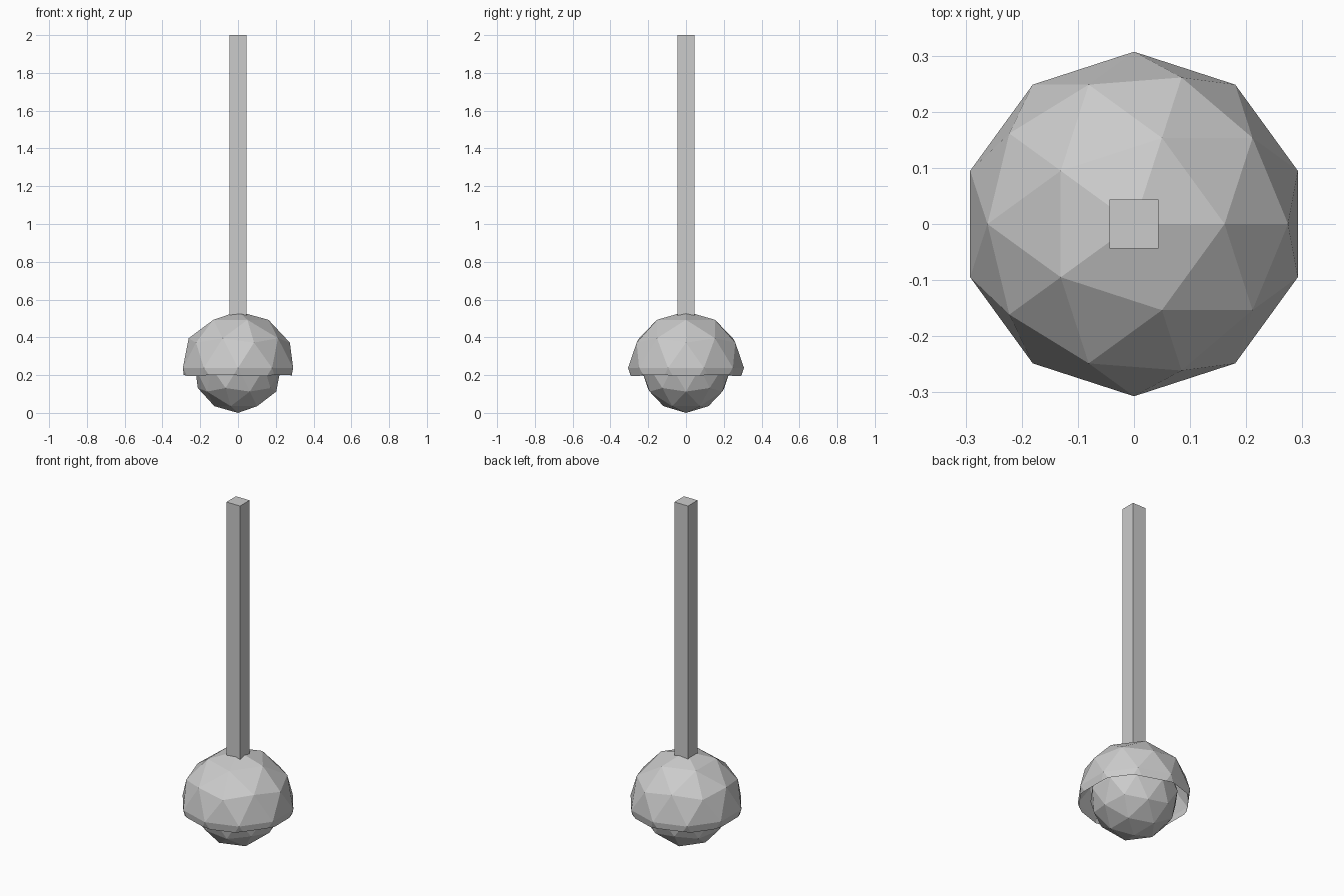
import bpy, bmesh

if "Cube" in bpy.data.objects:
    bpy.data.objects.remove(bpy.data.objects["Cube"])

CENTRE_Z = 0.238
RIM_DROP = 0.27   # how far the rim slides from the equator to the next ring


def add_ball(name, radius):
    bpy.ops.mesh.primitive_ico_sphere_add(subdivisions=2, radius=radius,
                                          location=(0, 0, CENTRE_Z))
    ball = bpy.context.object
    ball.name = name
    return ball


# Bulb
add_ball("bulb", 0.238)

# Open shade: the faceted ball trimmed just below its equator
shade = add_ball("shade", 0.307)
bm = bmesh.new()
bm.from_mesh(shade.data)
low = [v for v in bm.verts if v.co.z < -0.01]
crossing = [e for e in bm.edges
            if sum(v.co.z < -0.01 for v in e.verts) == 1]
for e in crossing:
    upper = max(e.verts, key=lambda v: v.co.z)
    bmesh.utils.edge_split(e, upper, RIM_DROP)
for f in list(bm.faces):
    cut = [v for v in f.verts if v not in low and v.co.z < -0.01]
    if len(cut) == 2:
        bmesh.utils.face_split(f, cut[0], cut[1])
bmesh.ops.delete(bm, geom=low, context='VERTS')
for v in bm.verts:
    v.co.z *= 0.975
bm.to_mesh(shade.data)
bm.free()

# Square hanging cord
bottom, top, width = 0.50, 2.0, 0.088
bpy.ops.mesh.primitive_cube_add(size=1, location=(0, 0, (bottom + top) / 2))
cord = bpy.context.object
cord.name = "cord"
cord.scale = (width, width, top - bottom)
